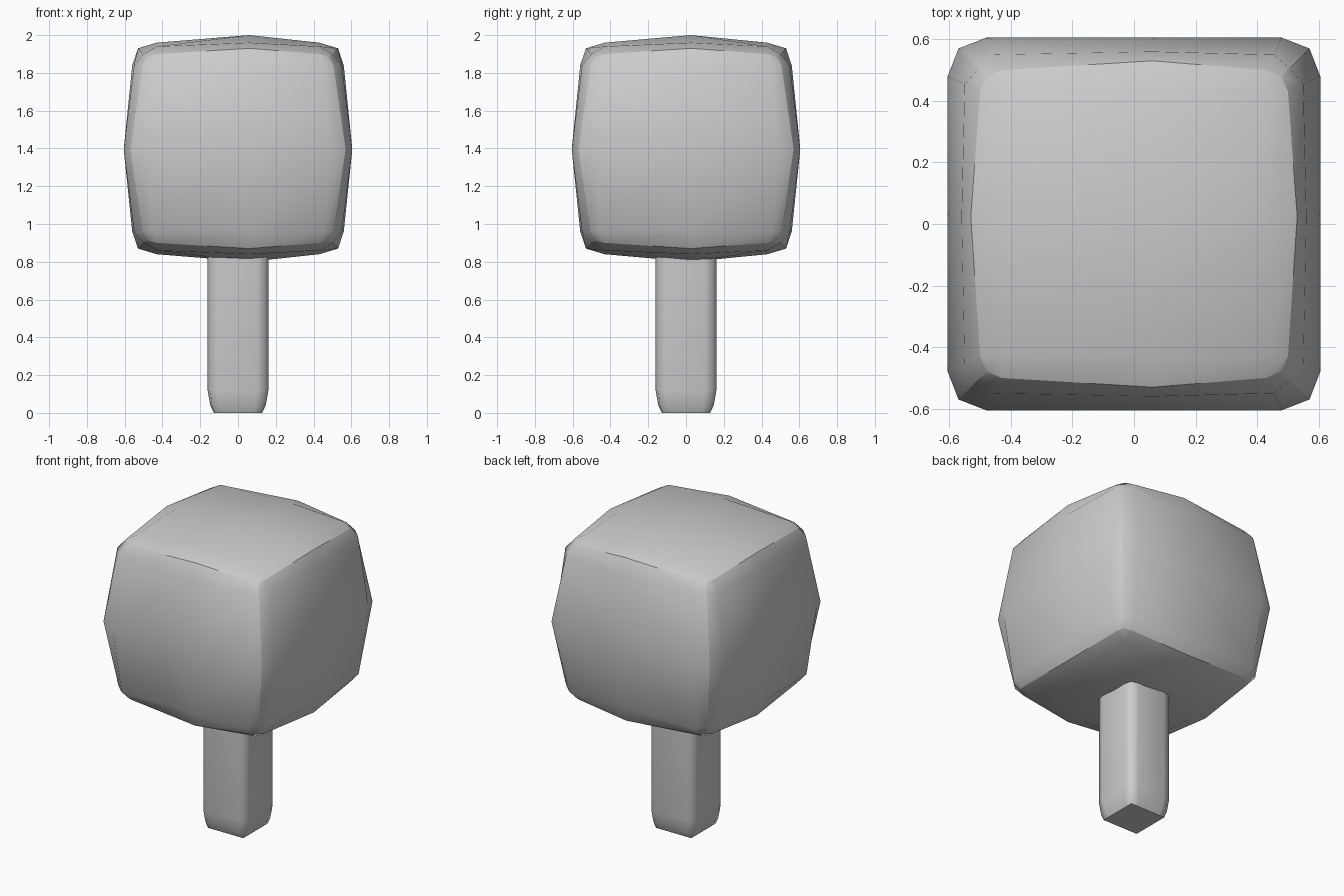
import bpy, bmesh

if "Cube" in bpy.data.objects:
    bpy.data.objects.remove(bpy.data.objects["Cube"])

# crown: bulged cube, every side a 5x5 grid
C = 1.4            # height of crown centre
MID = (0.06, 0.025, -0.005)     # slightly off-centre middle loops

# distance of the side faces, by ring index [horizontal][vertical]
SIDE = [[.605, .56, .53], [.605, .55, .50], [.57, .505, .478]]
# distance of top/bottom faces, by ring index [x][y]
CAP = [[.60, .56, .53], [.56, .54, .50], [.53, .50, .488]]


def coord(idx, ax):
    i = idx[ax]
    a, b = [abs(idx[n]) for n in range(3) if n != ax]
    s = 1 if i > 0 else -1
    if i == 0:
        return MID[ax]
    if abs(i) == 2:
        return s * (CAP[a][b] if ax == 2 else SIDE[a][b])
    if ax == 2:
        return s * .44
    # inner loops pull in towards top and bottom
    return s * (.48, .455, .43)[abs(idx[2])]


def finish(bm, name):
    bmesh.ops.recalc_face_normals(bm, faces=bm.faces[:])
    me = bpy.data.meshes.new(name)
    bm.to_mesh(me)
    bm.free()
    ob = bpy.data.objects.new(name, me)
    bpy.context.collection.objects.link(ob)
    return ob


bm = bmesh.new()
verts = {}


def vert(idx):
    if idx not in verts:
        x, y, z = (coord(idx, a) for a in range(3))
        verts[idx] = bm.verts.new((x, y, z + C))
    return verts[idx]


for ax in range(3):
    for s in (-2, 2):
        for u in range(-2, 2):
            for v in range(-2, 2):
                quad = []
                for p, q in ((u, v), (u + 1, v), (u + 1, v + 1), (u, v + 1)):
                    idx = [p, q]
                    idx.insert(ax, s)
                    quad.append(vert(tuple(idx)))
                bm.faces.new(quad).smooth = True

# keep the twelve cube edges crisp
names = {v: k for k, v in verts.items()}
for e in bm.edges:
    a, b = (names[v] for v in e.verts)
    if sum(abs(m) == 2 and m == n for m, n in zip(a, b)) == 2:
        e.smooth = False
finish(bm, "crown")

# trunk: rounded square column, tapered at the foot
bm = bmesh.new()


def section(r, mid, corner, z):
    pts = []
    x, y = 1, 0
    for _ in range(4):
        for f, g in ((r, -mid), (r, mid), (corner, corner)):
            pts.append(bm.verts.new((x * f - y * g, y * f + x * g, z)))
        x, y = -y, x
    return pts


rings = [section(.127, .08, .127, 0),
         section(.147, .09, .138, .04),
         section(.161, .10, .147, .12),
         section(.161, .10, .147, .88)]
for lo, hi in zip(rings, rings[1:]):
    for i in range(12):
        j = (i + 1) % 12
        bm.faces.new((lo[i], lo[j], hi[j], hi[i])).smooth = True
for cap in (rings[0], rings[-1]):
    f = bm.faces.new(cap)
    for e in f.edges:
        e.smooth = False
finish(bm, "trunk")
